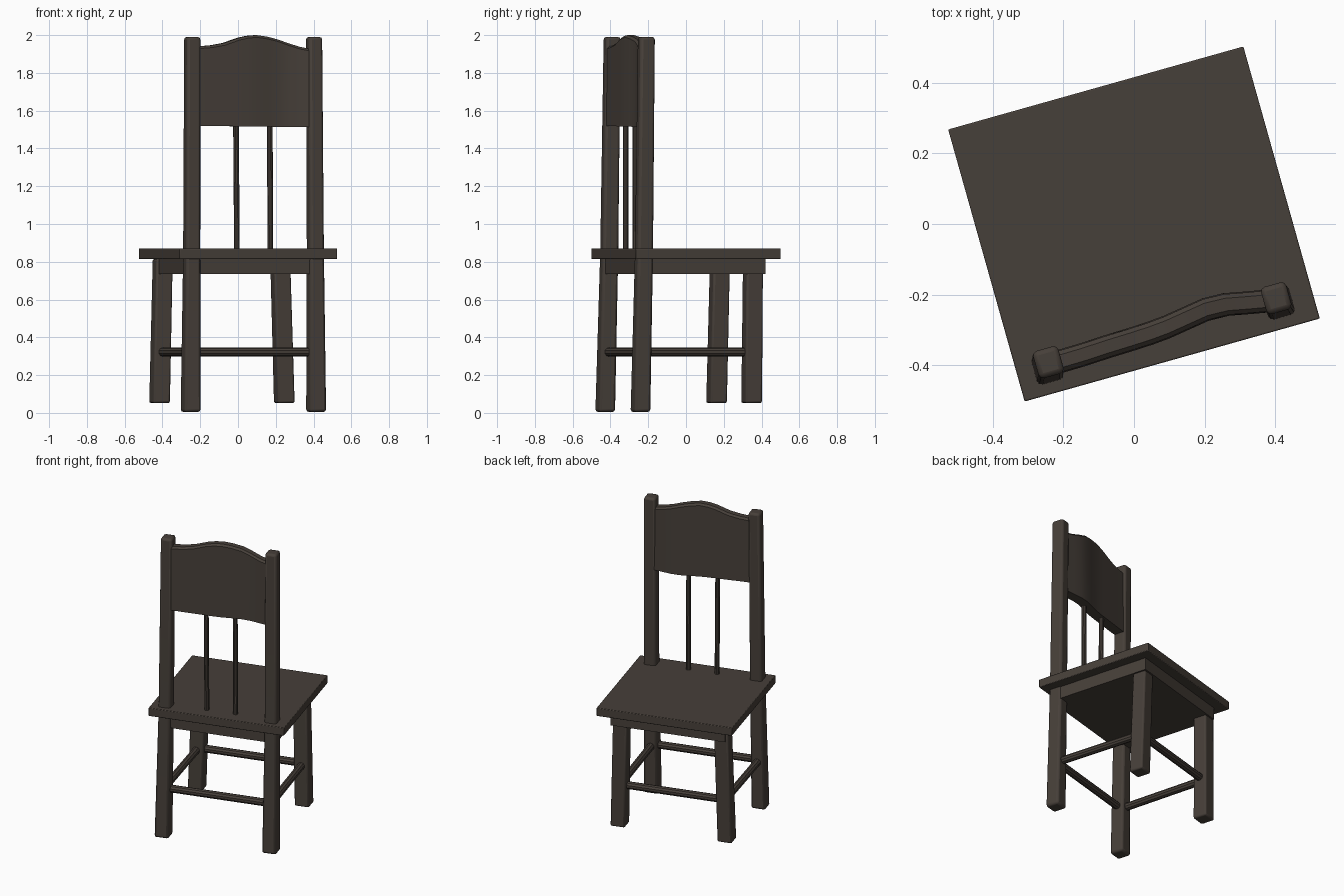
import bpy, bmesh, math
from mathutils import Vector, Matrix

cube = bpy.data.objects.get("Cube")
if cube:
    bpy.data.objects.remove(cube)

WOOD = (0.062, 0.050, 0.041, 1)
wood = bpy.data.materials.new("dark_brown_wood")
wood.use_nodes = True
wood.diffuse_color = WOOD
bsdf = wood.node_tree.nodes["Principled BSDF"]
bsdf.inputs["Base Color"].default_value = WOOD
bsdf.inputs["Roughness"].default_value = 0.7

# The whole chair is turned a little about the vertical axis
TURN = Matrix.Rotation(math.radians(15.7), 4, "Z")


def finish(name, bm, bevel=0.0, segments=2):
    bmesh.ops.recalc_face_normals(bm, faces=bm.faces)
    mesh = bpy.data.meshes.new(name)
    bm.to_mesh(mesh)
    bm.free()
    mesh.materials.append(wood)
    ob = bpy.data.objects.new(name, mesh)
    bpy.context.collection.objects.link(ob)
    ob.matrix_world = TURN
    if bevel:
        mod = ob.modifiers.new("soft_edges", "BEVEL")
        mod.width = bevel
        mod.segments = segments
    bpy.ops.object.select_all(action="DESELECT")
    ob.select_set(True)
    bpy.context.view_layer.objects.active = ob
    bpy.ops.object.shade_smooth_by_angle(angle=math.radians(35))
    return ob


def loft(name, rings, bevel=0.0):
    """Skin a list of equal-length rings and cap both ends."""
    bm = bmesh.new()
    rows = [[bm.verts.new(p) for p in ring] for ring in rings]
    n = len(rows[0])
    for a, b in zip(rows, rows[1:]):
        for i in range(n):
            j = (i + 1) % n
            bm.faces.new((a[i], a[j], b[j], b[i]))
    bm.faces.new(rows[0][::-1])
    bm.faces.new(rows[-1])
    return finish(name, bm, bevel)


def rect(x, y, z, w, d):
    return [(x + sx * w / 2, y + sy * d / 2, z)
            for sx, sy in ((-1, -1), (1, -1), (1, 1), (-1, 1))]


def rod(name, start, end, radius):
    start, end = Vector(start), Vector(end)
    axis = end - start
    bm = bmesh.new()
    place = (Matrix.Translation((start + end) / 2)
             @ axis.to_track_quat("Z", "Y").to_matrix().to_4x4())
    bmesh.ops.create_cone(bm, cap_ends=True, segments=10, radius1=radius,
                          radius2=radius, depth=axis.length, matrix=place)
    return finish(name, bm)


# Seat board and the frame under it
loft("seat", [rect(0, 0, z, 0.868, 0.80) for z in (0.815, 0.87)], 0.004)
loft("seat_frame", [rect(0, -0.01, z, 0.735, 0.69) for z in (0.735, 0.82)])

# Legs: the rear pair runs up into the back posts
for side, sx in (("right", -1), ("left", 1)):
    loft(f"rear_leg_post_{side}", [
        rect(sx * 0.345 - 0.012, -0.344, 0.005, 0.092, 0.09),
        rect(sx * 0.340 - 0.006, -0.325, 0.85, 0.078, 0.085),
        rect(sx * 0.335 - 0.004, -0.311, 1.99, 0.074, 0.08)], 0.014)
    loft(f"front_leg_{side}", [
        rect(sx * 0.343 - 0.013, 0.268, 0.052, 0.093, 0.093),
        rect(sx * 0.323 - 0.012, 0.281, 0.815, 0.090, 0.090)], 0.010)
    rod(f"side_stretcher_{side}", (sx * 0.342 - 0.012, -0.335, 0.322),
        (sx * 0.336 - 0.012, 0.27, 0.322), 0.024)
    rod(f"back_spindle_{side}", (sx * 0.092, -0.306, 0.86),
        (sx * 0.093 - 0.004, -0.305, 1.55), 0.015)

# Stretchers across the chair
for name, y in (("rear", -0.336), ("front", 0.272)):
    rod(f"{name}_stretcher", (-0.345, y, 0.322), (0.325, y, 0.322), 0.024)

# Backrest panel: gently warped, with an arched top edge (x, y, top height)
stations = [(-0.315, -0.318, 1.94), (-0.24, -0.317, 1.946),
            (-0.17, -0.314, 1.958), (-0.09, -0.312, 1.985),
            (-0.04, -0.310, 1.996), (0.01, -0.306, 2.0),
            (0.07, -0.297, 1.992), (0.13, -0.288, 1.978),
            (0.19, -0.290, 1.957), (0.25, -0.302, 1.938),
            (0.315, -0.314, 1.925)]
rings = []
for x, y, top in stations:
    bottom = 1.516 - 0.012 * x
    rings.append([(x, y - 0.033, bottom), (x, y + 0.033, bottom),
                  (x, y + 0.030, top - 0.012), (x, y + 0.018, top),
                  (x, y - 0.018, top), (x, y - 0.030, top - 0.012)])
loft("backrest_panel", rings)
